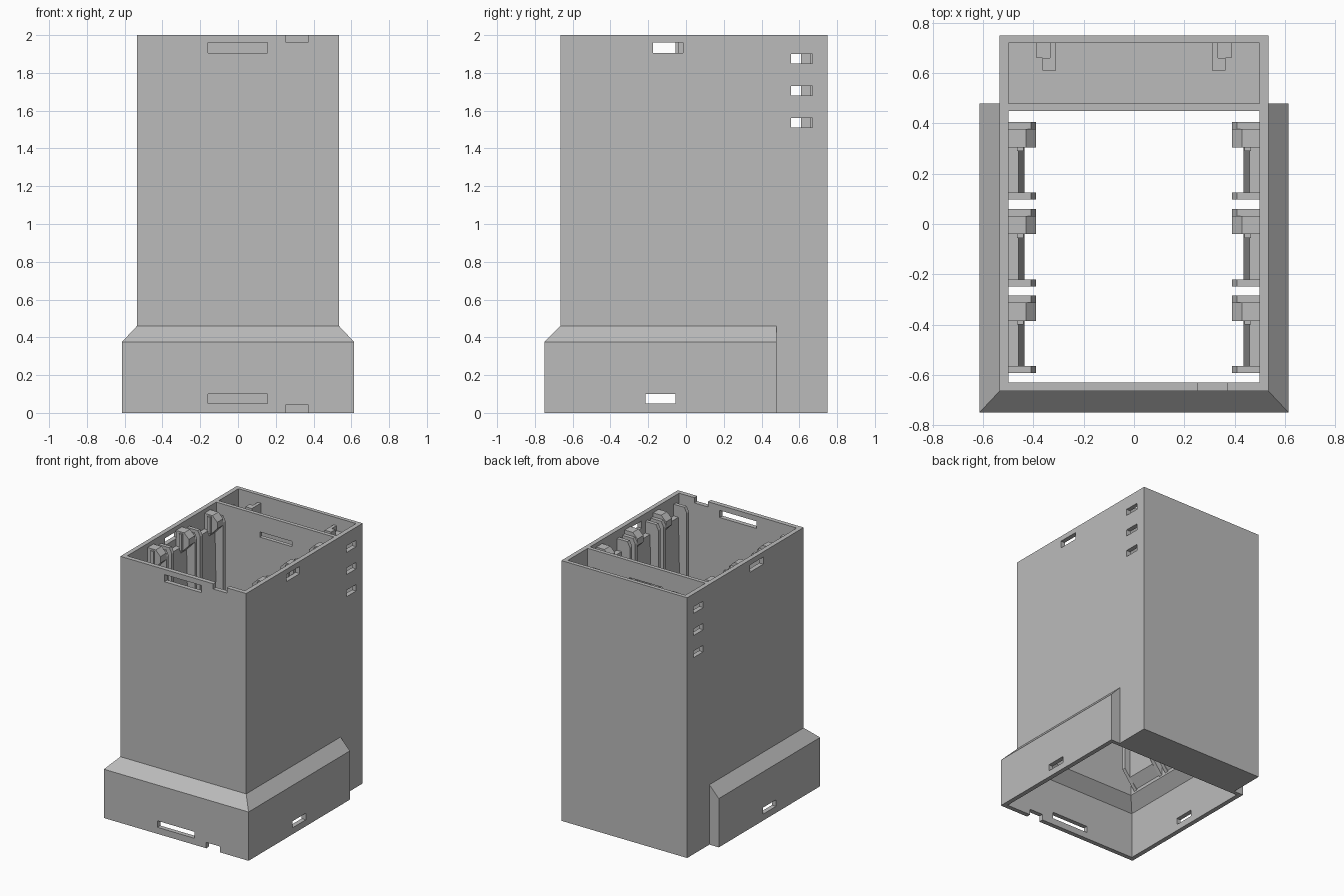
import bpy, bmesh

cube = bpy.data.objects.get("Cube")
if cube:
    bpy.data.objects.remove(cube, do_unlink=True)

grey = bpy.data.materials.new("plain grey")
grey.use_nodes = True
COLOUR = (0.5, 0.5, 0.5, 1)
grey.diffuse_color = COLOUR
grey.node_tree.nodes["Principled BSDF"].inputs["Base Color"].default_value = COLOUR


def finish(name, bm):
    bmesh.ops.recalc_face_normals(bm, faces=bm.faces)
    mesh = bpy.data.meshes.new(name)
    bm.to_mesh(mesh)
    bm.free()
    mesh.materials.append(grey)
    obj = bpy.data.objects.new(name, mesh)
    bpy.context.collection.objects.link(obj)
    return obj


def loft(name, rings):
    """Stack of rectangles (half width, y front, y back, z)."""
    bm = bmesh.new()
    loops = [[bm.verts.new(p) for p in ((-w, a, z), (w, a, z), (w, b, z), (-w, b, z))]
             for w, a, b, z in rings]
    for lo, hi in zip(loops, loops[1:]):
        for i in range(4):
            j = (i + 1) % 4
            bm.faces.new((lo[i], lo[j], hi[j], hi[i]))
    bm.faces.new(loops[0])
    bm.faces.new(loops[-1])
    return finish(name, bm)


def box(name, x0, x1, y0, y1, z0, z1):
    bm = bmesh.new()
    bmesh.ops.create_cube(bm, size=1)
    for v in bm.verts:
        v.co.x = x1 if v.co.x > 0 else x0
        v.co.y = y1 if v.co.y > 0 else y0
        v.co.z = z1 if v.co.z > 0 else z0
    return finish(name, bm)


def rail(name, side, profile, y0, y1):
    """Side profile (distance from centre, z) extruded along y on one side wall."""
    bm = bmesh.new()
    face = bm.faces.new([bm.verts.new((side * x, y0, z)) for x, z in profile])
    out = bmesh.ops.extrude_face_region(bm, geom=[face])["geom"]
    for v in out:
        if isinstance(v, bmesh.types.BMVert):
            v.co.y = y1
    return finish(name, bm)


def combine(target, tool, operation):
    mod = target.modifiers.new(tool.name, "BOOLEAN")
    mod.operation = operation
    mod.solver = "EXACT"
    mod.object = tool
    bpy.context.view_layer.objects.active = target
    bpy.ops.object.modifier_apply(modifier=mod.name)
    bpy.data.objects.remove(tool, do_unlink=True)


# Tower with flared skirt
case = loft("tower_case", [(.535, -.665, .75, 0), (.535, -.665, .75, 2)])
skirt = loft("skirt", [(.615, -.75, .48, 0), (.615, -.75, .48, .375), (.535, -.665, .48, .46)])
combine(case, skirt, "UNION")

# Hollow interiors
cutters = [
    loft("skirt_hollow", [(.58, -.715, .45, -.1), (.58, -.715, .45, .36),
                          (.5, -.63, .45, .445), (.5, -.63, .45, 2.1)]),
    box("rear_hollow", -.5, .5, .48, .72, .035, 2.1),
    # Front slots, notches and divider slot
    box("front_top_slot", -.16, .155, -.8, -.6, 1.905, 1.96),
    box("front_bottom_slot", -.16, .155, -.8, -.6, .05, .1),
    box("top_notch", .255, .37, -.8, -.6, 1.96, 2.1),
    box("bottom_notch", .255, .37, -.8, -.6, -.1, .045),
    box("divider_slot", -.13, .145, .4, .5, 1.83, 1.87),
    # Side slots pass through both walls
    box("side_top_slot", -.8, .8, -.175, -.015, 1.905, 1.96),
    box("side_bottom_slot", -.8, .8, -.215, -.055, .05, .1),
]
for z in (1.51, 1.68, 1.85):
    cutters.append(box("rear_vent", -.8, .8, .555, .67, z, z + .05))
for tool in cutters:
    combine(case, tool, "DIFFERENCE")

# Guide rails, backing plates and latches on both side walls
bar = [(.5, .46), (.39, .6), (.39, 1.9), (.41, 1.94), (.5, 1.94)]
plate = [(.5, .47), (.435, .54), (.435, .62), (.46, 1.85), (.5, 1.85)]
latch = [(.465, 1.8), (.39, 1.88), (.39, 1.93), (.43, 1.97), (.5, 1.97), (.5, 1.8)]
for side, label in ((-1, "right"), (1, "left")):
    for n in range(3):
        y = .405 - n * .345
        rail(f"{label}_rear_rail_{n}", side, bar, y - .028, y)
        rail(f"{label}_front_rail_{n}", side, bar, y - .308, y - .28)
        rail(f"{label}_backing_plate_{n}", side, plate, y - .28, y - .028)
        rail(f"{label}_latch_{n}", side, latch, y - .1, y - .028)
        box(f"{label}_latch_tab_{n}", *sorted((side * .465, side * .44)),
            y - .115, y - .1, 1.83, 1.96)

    # Rear compartment hooks
    box(f"{label}_hook_arm", *sorted((side * .31, side * .335)), .61, .725, 1.45, 1.94)
    box(f"{label}_hook_tip", *sorted((side * .335, side * .365)), .61, .66, 1.45, 1.94)
    box(f"{label}_hook_base", *sorted((side * .335, side * .388)), .66, .725, 1.45, 1.9)
